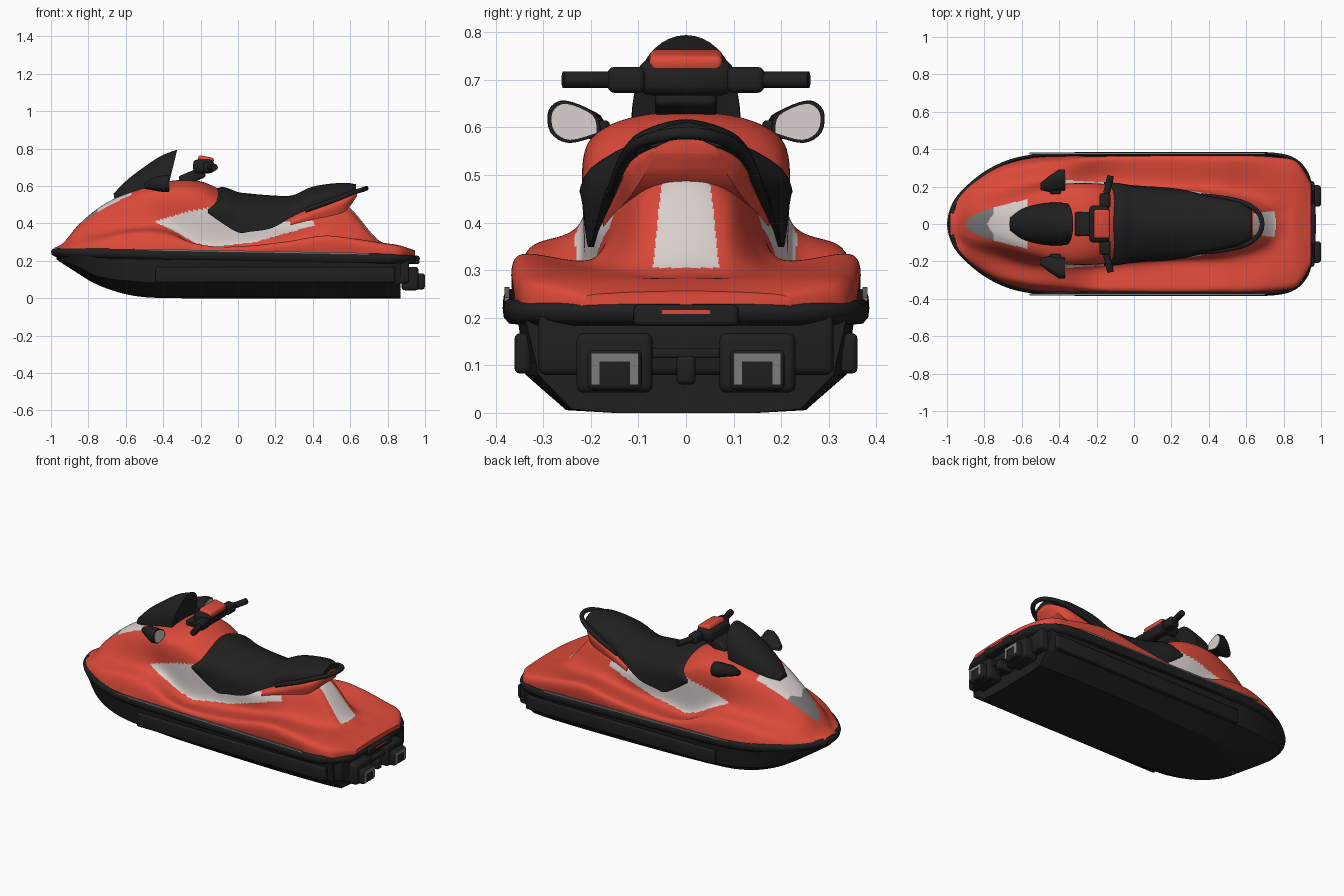
import bpy, bmesh, math
from mathutils import Matrix, Vector

if "Cube" in bpy.data.objects:
    bpy.data.objects.remove(bpy.data.objects["Cube"])


def mat(name, r, g, b):
    m = bpy.data.materials.new(name)
    m.diffuse_color = (r, g, b, 1)
    m.use_nodes = True
    m.node_tree.nodes["Principled BSDF"].inputs["Base Color"].default_value = m.diffuse_color
    return m


RED = mat("red", 0.72, 0.068, 0.042)
BLACK = mat("black", 0.014, 0.014, 0.014)
WHITE = mat("warm white", 0.71, 0.64, 0.62)
GREY = mat("grey", 0.2, 0.2, 0.2)


def finish(name, bm, mats, angle=40, rule=None):
    bmesh.ops.recalc_face_normals(bm, faces=bm.faces)
    for f in bm.faces:
        f.smooth = True
        if rule:
            f.material_index = rule(f.calc_center_median())
    me = bpy.data.meshes.new(name)
    bm.to_mesh(me)
    bm.free()
    for m in mats:
        me.materials.append(m)
    me.set_sharp_from_angle(angle=math.radians(angle))
    ob = bpy.data.objects.new(name, me)
    bpy.context.collection.objects.link(ob)
    return ob


def smooth(pts, n):
    """Catmull-Rom through points of any dimension."""
    out = []
    for i in range(len(pts) - 1):
        a, b, c, d = pts[max(i - 1, 0)], pts[i], pts[i + 1], pts[min(i + 2, len(pts) - 1)]
        for k in range(n):
            t = k / n
            out.append(tuple(0.5 * (2 * q + (r - p) * t + (2 * p - 5 * q + 4 * r - s) * t * t
                                    + (3 * q - p - 3 * r + s) * t ** 3)
                             for p, q, r, s in zip(a, b, c, d)))
    out.append(tuple(pts[-1]))
    return out


def loft(name, rings, mats, angle=40, rule=None):
    bm = bmesh.new()
    vs = [[bm.verts.new(p) for p in r] for r in rings]
    n = len(vs[0])
    for a, b in zip(vs, vs[1:]):
        for i in range(n):
            j = (i + 1) % n
            bm.faces.new((a[i], a[j], b[j], b[i]))
    bm.faces.new(vs[0])
    bm.faces.new(vs[-1])
    return finish(name, bm, mats, angle, rule)


def mirrored(half):
    """Half section (y, z) to full section; a centre point is kept once."""
    return half + [(-y, z) for y, z in reversed(half) if y > 1e-6]


def section_loft(name, rows, mats, nx, ns, rule=None, angle=40):
    """Row: x, then y, z pairs from the edge inwards, then centre z."""
    rings = []
    for r in smooth(rows, nx):
        half = [(r[i], r[i + 1]) for i in range(1, len(r) - 1, 2)] + [(0, r[-1])]
        rings.append([(r[0], y, max(z, 0)) for y, z in smooth(mirrored(half), ns)])
    return loft(name, rings, mats, angle, rule)


def box(name, c, size, m, bevel=0.01, rot=0):
    bm = bmesh.new()
    bmesh.ops.create_cube(bm, size=1, matrix=Matrix.Diagonal((*size, 1)))
    if bevel:
        bmesh.ops.bevel(bm, geom=bm.edges[:], offset=bevel, segments=3, profile=0.5, affect='EDGES')
    bm.transform(Matrix.Translation(c) @ Matrix.Rotation(rot, 4, 'Y'))
    return finish(name, bm, [m])


def tube(name, pts, r, m):
    cu = bpy.data.curves.new(name, 'CURVE')
    cu.dimensions = '3D'
    cu.bevel_depth, cu.bevel_resolution, cu.use_fill_caps = r, 3, True
    p = smooth(pts, 6)
    s = cu.splines.new('POLY')
    s.points.add(len(p) - 1)
    for q, v in zip(s.points, p):
        q.co = (*v, 1)
    cu.materials.append(m)
    ob = bpy.data.objects.new(name, cu)
    bpy.context.collection.objects.link(ob)


def inside(x, z, poly):
    hit = False
    for (a, b), (c, d) in zip(poly, poly[1:] + poly[:1]):
        if (b > z) != (d > z) and x < a + (z - b) * (c - a) / (d - b):
            hit = not hit
    return hit


# hull: flat bottom, chine and side wall
hull_rows = [(-.97, .08, .235, .06, .22, .03, .215), (-.87, .22, .23, .19, .175, .10, .15),
             (-.74, .30, .23, .265, .115, .16, .075), (-.55, .345, .23, .325, .09, .2, .02),
             (-.3, .355, .22, .335, .08, .23, .008), (.3, .355, .22, .335, .08, .25, .006),
             (.72, .355, .21, .335, .08, .25, .006), (.87, .34, .21, .31, .08, .24, .008)]
loft("hull", [[(r[0], y, z) for y, z in
               mirrored([(r[1], r[2]), (r[3], r[4]), (r[5], max(r[6], 0)), (r[5] * .6, max(r[6] - .008, 0))])]
              for r in smooth(hull_rows, 5)], [BLACK], 25)

# bumper plate around the outline, tilted slightly down to the stern
edge = smooth([(-1, 0), (-.99, .06), (-.96, .13), (-.9, .2), (-.8, .28), (-.68, .34), (-.55, .37), (-.35, .383),
               (0, .385), (.4, .385), (.65, .385), (.76, .38), (.84, .362), (.9, .32), (.942, .25),
               (.955, .15), (.955, 0)], 5)
outline = edge + [(x, -y) for x, y in reversed(edge[1:-1])]
loft("bumper", [[(x * s, y * s, .231 - .018 * x + h) for x, y in outline]
                for h, s in ((-.03, .97), (-.018, .995), (0, 1), (.012, .995), (.021, .975), (-.02, .92))],
     [BLACK], 50)

# deck and centre body, painted by position
deck_rows = [(-.98, .07, .255, .06, .262, .05, .265, .03, .268, .27),
             (-.93, .15, .255, .14, .27, .09, .28, .05, .295, .30),
             (-.85, .23, .25, .21, .285, .14, .325, .08, .38, .395),
             (-.72, .31, .25, .28, .315, .18, .36, .10, .475, .50),
             (-.55, .355, .24, .32, .345, .22, .39, .15, .55, .58),
             (-.38, .362, .24, .335, .335, .222, .39, .195, .575, .625),
             (-.2, .362, .235, .345, .285, .222, .29, .20, .555, .625),
             (0, .362, .23, .348, .275, .208, .28, .178, .45, .54),
             (.25, .362, .23, .352, .30, .20, .295, .165, .41, .50),
             (.45, .36, .23, .352, .33, .195, .325, .125, .45, .53),
             (.59, .36, .23, .35, .32, .17, .315, .09, .455, .49),
             (.75, .358, .225, .335, .295, .15, .295, .07, .305, .312),
             (.87, .335, .22, .31, .275, .15, .28, .07, .28, .28),
             (.945, .22, .22, .21, .245, .15, .252, .07, .255, .256)]
PANEL = [(-.45, .41), (-.275, .462), (-.13, .49), (0, .44), (.2, .41), (.4, .415), (.41, .39),
         (.09, .30), (-.15, .272), (-.24, .30), (-.34, .36)]


def deck_paint(c):
    y = abs(c.y)
    if y < .24 and inside(c.x, c.z, PANEL):
        return 1
    if c.x > .56 and c.z > .305 and y < .05 + .02 * (c.x - .58) / .17:
        return 1
    if -.895 < c.x < -.57 and y < .125 * math.sqrt((c.x + .9) / .3):
        return 2 if c.x < -.75 - .6 * max(0, .06 - y) else 1
    return 0


section_loft("deck", deck_rows, [RED, WHITE, GREY], 28, 22, deck_paint)

# seat and the red tail cowl beneath it
section_loft("seat", [(-.16, .216, .455, .205, .48, .55), (-.09, .214, .405, .20, .515, .595),
                      (0, .207, .352, .18, .5, .568), (.06, .202, .355, .172, .49, .56),
                      (.18, .195, .375, .158, .485, .55),
                      (.29, .178, .435, .145, .495, .55), (.4, .15, .485, .13, .55, .597),
                      (.55, .12, .53, .105, .585, .617), (.63, .08, .56, .065, .59, .61)], [BLACK], 5, 6)
section_loft("tail_cowl", [(.28, .17, .38, .16, .42, .48), (.45, .138, .43, .132, .49, .55),
                           (.57, .11, .465, .115, .53, .58), (.635, .06, .545, .06, .56, .58)], [RED], 5, 6)

# rear grab handle
arm = [(.36, .152, .47), (.5, .135, .52), (.6, .108, .56), (.665, .06, .58), (.685, 0, .588)]
tube("grab_handle", arm + [(x, -y, z) for x, y, z in reversed(arm[:-1])], .013, BLACK)

# windshield with a raked trailing edge
rings = []
for xb, zb, xt, zt, w in smooth([(-.66, .53, -.665, .56, .035), (-.6, .55, -.59, .635, .08),
                                 (-.52, .57, -.5, .703, .105), (-.44, .59, -.41, .762, .115),
                                 (-.37, .61, -.325, .794, .113)], 5):
    ring = []
    for k in range(21):
        a = math.pi * k / 20
        h = max(math.sin(a), 0) ** .8
        ring.append((xb + (xt - xb) * h, w * math.cos(a), zb + (zt - zb) * h))
    rings.append(ring)
loft("windshield", rings, [BLACK])

# mirrors: tapered black shell with a pale glass plate on the back
shape = smooth([(.18, .585), (.19, .628), (.255, .656), (.288, .635), (.284, .59), (.245, .568), (.18, .585)], 4)[:-1]


def mirror_ring(x, s, side, cy=.235, cz=.61):
    return [(x, side * (cy + (y - .235) * s), cz + (z - .61) * s) for y, z in shape]


for side, tag in ((1, "left"), (-1, "right")):
    loft("mirror_shell_" + tag, [mirror_ring(-.50, .35, side, .2, .6), mirror_ring(-.45, .8, side, .215),
                                 mirror_ring(-.40, 1.02, side), mirror_ring(-.37, 1, side)], [BLACK], 50)
    loft("mirror_glass_" + tag, [mirror_ring(-.372, .86, side), mirror_ring(-.367, .86, side)], [WHITE])
    box("mirror_stalk_" + tag, (-.42, side * .185, .595), (.06, .05, .04), BLACK)

# steering: column, bar, grips, housing and red pad
box("steering_column", (-.245, 0, .65), (.14, .13, .06), BLACK, .015, -.4)
bar = [(-.125, .255, .70), (-.15, .16, .703), (-.18, .05, .705)]
tube("handlebar", bar + [(x, -y, z) for x, y, z in reversed(bar)], .013, BLACK)
box("bar_housing", (-.185, 0, .705), (.11, .20, .075), BLACK, .025)
for side, tag in ((1, "left"), (-1, "right")):
    tube("grip_" + tag, [(-.125, side * .258, .70), (-.138, side * .2, .70), (-.148, side * .165, .70)], .018, BLACK)
    box("bar_control_" + tag, (-.155, side * .125, .70), (.06, .08, .055), BLACK, .015)
box("bar_pad", (-.172, 0, .738), (.085, .155, .04), RED, .014, .2)

# hull side strips and pale trim lines on the bumper
for side, tag in ((1, "left"), (-1, "right")):
    box("side_sponson_" + tag, (.2, side * .343, .125), (1.28, .035, .085), BLACK, .012)
    box("bumper_trim_" + tag, (.07, side * .376, .2495), (1.26, .010, .008), GREY, 0, .018)

# stern: transom block, step, jet housings, nozzles and grey nozzle frames
box("transom", (.875, 0, .145), (.08, .62, .13), BLACK, .015)
box("stern_step", (.94, 0, .205), (.06, .22, .045), BLACK)
box("centre_fitting", (.92, 0, .09), (.09, .04, .06), BLACK)
box("transom_rail", (.92, 0, .125), (.05, .2, .02), BLACK, .005)
box("stern_red_mark", (.97, 0, .212), (.005, .10, .008), RED, 0)
for side, tag in ((1, "left"), (-1, "right")):
    y = side * .15
    box("jet_housing_" + tag, (.92, y, .105), (.09, .16, .125), BLACK, .015)
    box("jet_nozzle_" + tag, (.96, y, .09), (.075, .115, .085), BLACK, .012)
    box("frame_top_" + tag, (.997, y, .117), (.006, .10, .018), GREY, 0)
    for k in (-1, 1):
        box("frame_side_" + tag, (.997, y + k * .041, .085), (.006, .018, .05), GREY, 0)
